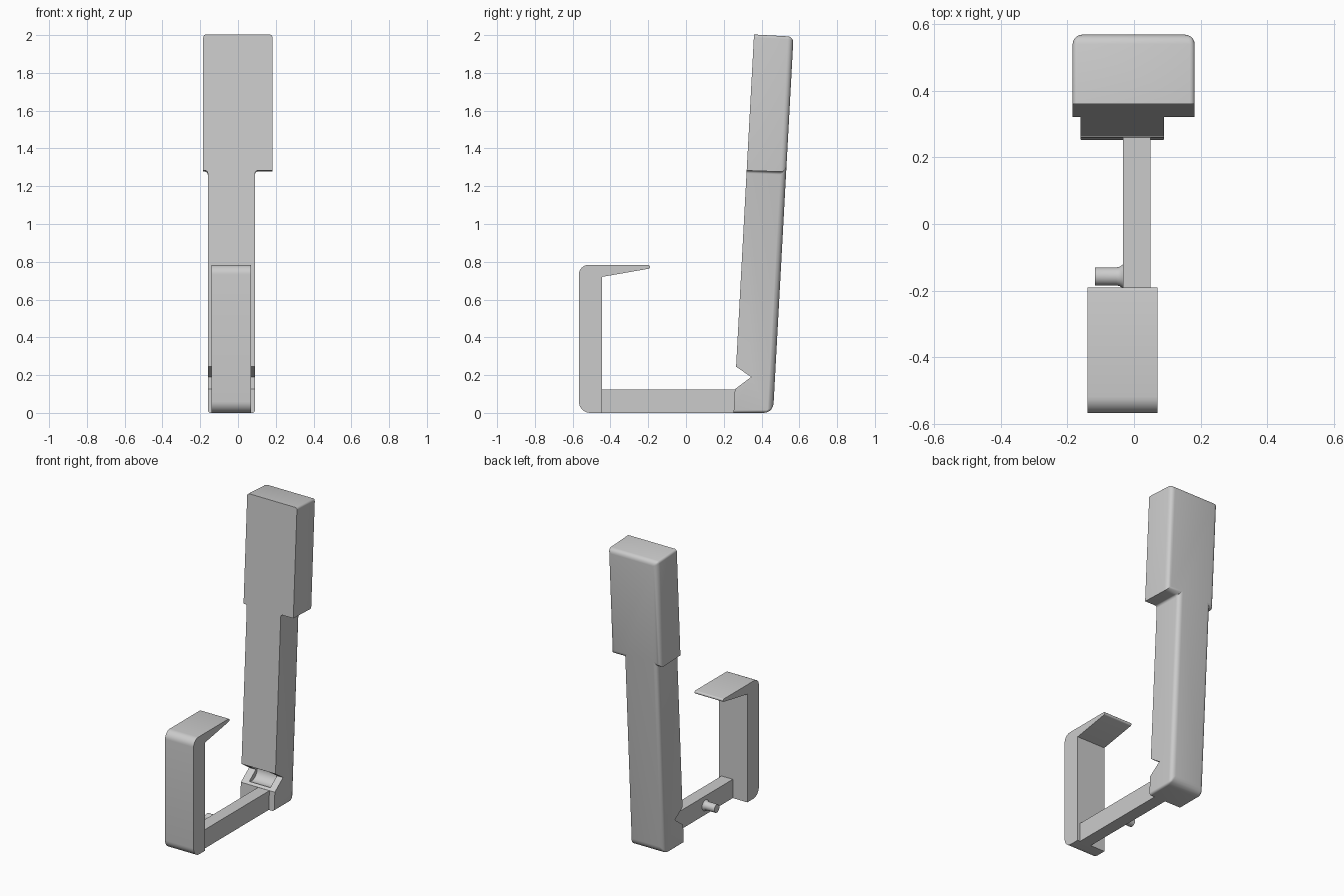
import bpy, bmesh, math
from mathutils import Matrix

if "Cube" in bpy.data.objects:
    bpy.data.objects.remove(bpy.data.objects["Cube"])

grey = bpy.data.materials.new("plain_grey")
grey.diffuse_color = (0.6, 0.6, 0.6, 1)
grey.use_nodes = True
grey.node_tree.nodes["Principled BSDF"].inputs["Base Color"].default_value = grey.diffuse_color


def make(name, bm, mat=True):
    bmesh.ops.recalc_face_normals(bm, faces=bm.faces)
    me = bpy.data.meshes.new(name)
    bm.to_mesh(me)
    bm.free()
    ob = bpy.data.objects.new(name, me)
    bpy.context.collection.objects.link(ob)
    if mat:
        me.materials.append(grey)
    return ob


def side_prism(name, pts, x0, x1, mat=True):
    """Extrude a (y, z) profile from x0 to x1."""
    bm = bmesh.new()
    f = bm.faces.new([bm.verts.new((x0, y, z)) for y, z in pts])
    r = bmesh.ops.extrude_face_region(bm, geom=[f])
    for v in r["geom"]:
        if isinstance(v, bmesh.types.BMVert):
            v.co.x = x1
    return make(name, bm, mat)


def arc(cy, cz, r, a0, a1, n=8):
    return [(cy + r * math.cos(math.radians(a0 + (a1 - a0) * i / n)),
             cz + r * math.sin(math.radians(a0 + (a1 - a0) * i / n)))
            for i in range(n + 1)]


def select(ob):
    bpy.ops.object.select_all(action='DESELECT')
    ob.select_set(True)
    bpy.context.view_layer.objects.active = ob


def smooth(ob):
    select(ob)
    bpy.ops.object.shade_smooth_by_angle(angle=math.radians(30))


# Hook: post with rounded front corners and a tapering lip
hook = side_prism("hook", [(-0.445, 0.0)]
                  + arc(-0.507, 0.06, 0.06, 270, 180)
                  + arc(-0.517, 0.733, 0.05, 180, 90)
                  + arc(-0.200, 0.773, 0.010, 90, -80, 6)
                  + [(-0.445, 0.72)], -0.14, 0.07)
smooth(hook)

# Bar joining hook and handle
side_prism("bar", [(-0.45, 0), (0.27, 0), (0.27, 0.125), (-0.45, 0.125)], -0.033, 0.05)

# Peg on the left of the bar, flared where it meets the bar
bm = bmesh.new()
rings = []
for x, r in [(-0.117, 0.027), (-0.053, 0.027), (-0.043, 0.029),
             (-0.037, 0.033), (-0.030, 0.038)]:
    rings.append([bm.verts.new((x, y, z)) for y, z in arc(-0.157, 0.0625, r, 0, 345, 23)])
for a, b in zip(rings, rings[1:]):
    for i in range(24):
        j = (i + 1) % 24
        bm.faces.new((a[i], a[j], b[j], b[i]))
bm.faces.new(rings[0])
bm.faces.new(rings[-1])
smooth(make("peg", bm))

# Handle: stepped front outline, given depth and leaned back
outline = [(-0.16, 0), (0.09, 0), (0.09, 1.283), (0.182, 1.283),
           (0.182, 2.003), (-0.184, 2.003), (-0.184, 1.283), (-0.16, 1.283)]
lean = 0.054


def place(x, d, h):
    return (x, 0.252 + lean * h + d, h - lean * d * h / 2)


bm = bmesh.new()
front = [bm.verts.new(place(x, 0, h)) for x, h in outline]
back = [bm.verts.new(place(x, 0.209, h)) for x, h in outline]
bm.faces.new(front)
bm.faces.new(back)
n = len(outline)
for i in range(n):
    j = (i + 1) % n
    bm.faces.new((front[i], front[j], back[j], back[i]))
# Bevel weights: largest under the heel, medium on the back rim, small on corners
bm.verts.ensure_lookup_table()
weight = bm.edges.layers.float.new("bevel_weight_edge")
for i in range(n):
    j = (i + 1) % n
    bm.edges.get((back[i], back[j]))[weight] = 1.0 if i == 0 else 0.6
    if i not in (3, 6):
        bm.edges.get((front[i], back[i]))[weight] = 0.3
handle = make("handle", bm)
bev = handle.modifiers.new("round", 'BEVEL')
bev.limit_method = 'WEIGHT'
bev.width = 0.05
bev.segments = 5
bev.use_clamp_overlap = False

# Notch at the foot of the handle, with a rounded hollow in its middle
notch = side_prism("notch_cutter", [(0.198, 0.080), (0.345, 0.190), (0.205, 0.286)],
                   -0.4, 0.4, False)
hollow = side_prism("hollow_cutter", arc(0.30, 0.192, 0.06, 0, 345, 23), -0.11, 0.045, False)
select(handle)
for cutter in (notch, hollow):
    cutter.hide_render = True
    m = handle.modifiers.new("cut", 'BOOLEAN')
    m.operation = 'DIFFERENCE'
    m.solver = 'EXACT'
    m.object = cutter
for m in [m.name for m in handle.modifiers]:
    bpy.ops.object.modifier_apply(modifier=m)
for cutter in (notch, hollow):
    bpy.data.objects.remove(cutter)
smooth(handle)
